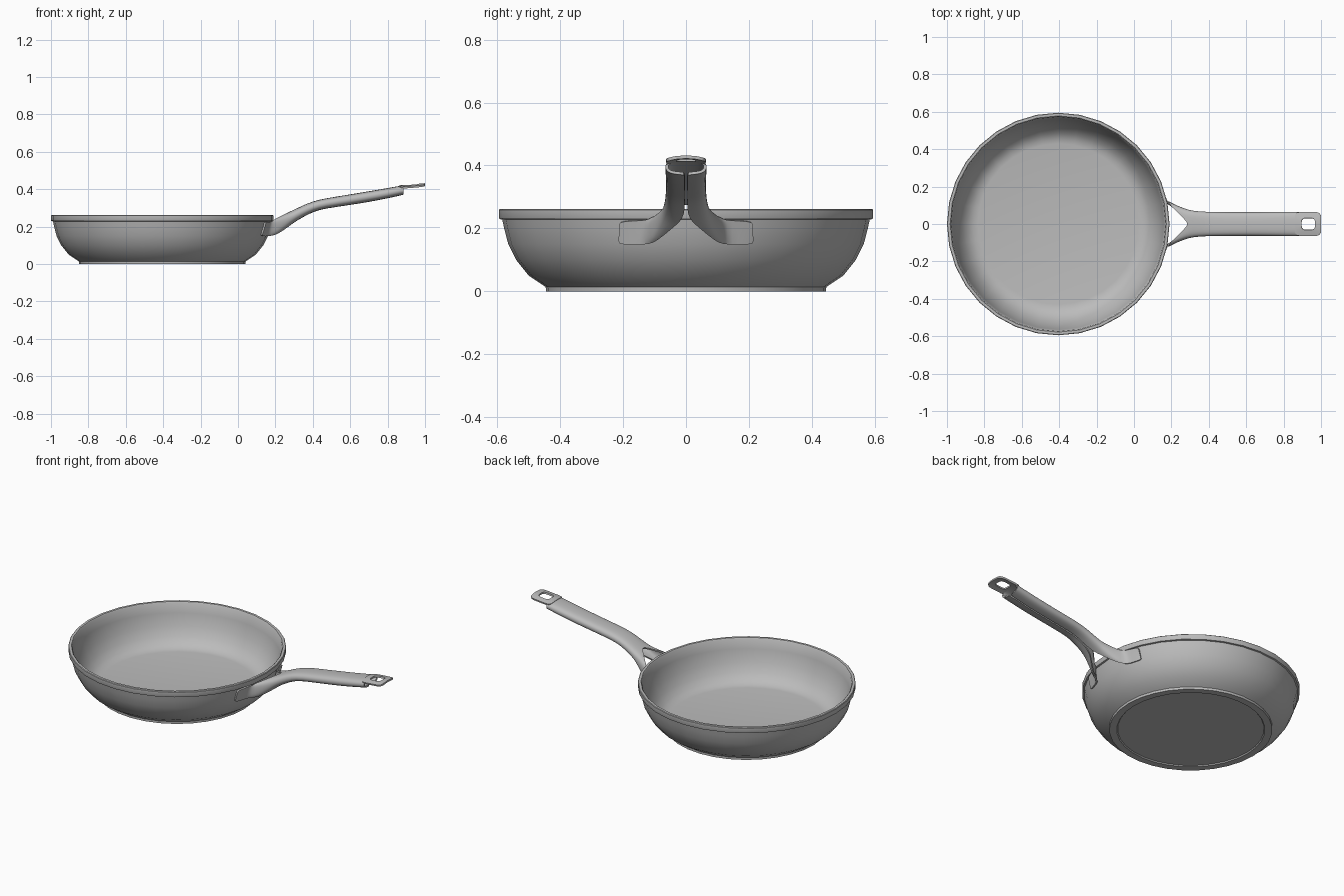
import bpy, bmesh, math

cube = bpy.data.objects.get("Cube")
if cube:
    bpy.data.objects.remove(cube, do_unlink=True)

metal = bpy.data.materials.new("grey metal")
metal.use_nodes = True
GREY = (0.5, 0.5, 0.5, 1)
metal.diffuse_color = GREY
metal.node_tree.nodes["Principled BSDF"].inputs["Base Color"].default_value = GREY

PAN_X, SEGMENTS = -0.405, 32


def make_object(name, bm):
    bmesh.ops.recalc_face_normals(bm, faces=bm.faces[:])
    mesh = bpy.data.meshes.new(name)
    bm.to_mesh(mesh)
    bm.free()
    mesh.materials.append(metal)
    ob = bpy.data.objects.new(name, mesh)
    bpy.context.collection.objects.link(ob)
    return ob


def finish(ob, angle=35):
    bpy.ops.object.select_all(action='DESELECT')
    ob.select_set(True)
    bpy.context.view_layer.objects.active = ob
    bpy.ops.object.convert(target='MESH')
    bpy.ops.object.shade_smooth_by_angle(angle=math.radians(angle))


def add_solidify(ob, thickness, offset=0):
    mod = ob.modifiers.new("thickness", 'SOLIDIFY')
    mod.thickness = thickness
    mod.offset = offset


def loft(bm, rows, closed=False):
    rows = [[bm.verts.new(p) for p in row] for row in rows]
    for a, b in zip(rows, rows[1:]):
        for i in range(len(a) if closed else len(a) - 1):
            j = (i + 1) % len(a)
            bm.faces.new((a[i], a[j], b[j], b[i]))


# Pan body: recessed base, curved wall, thick rim and inner floor
profile = [(0, 0.006), (0.4, 0.006), (0.405, 0), (0.445, 0), (0.446, 0.014),
           (0.455, 0.02), (0.5, 0.05), (0.54, 0.1), (0.565, 0.15),
           (0.578, 0.2), (0.584, 0.228), (0.593, 0.23), (0.595, 0.234),
           (0.595, 0.259), (0.592, 0.262), (0.578, 0.262), (0.573, 0.256),
           (0.564, 0.2), (0.543, 0.13), (0.515, 0.08), (0.485, 0.047),
           (0.455, 0.032), (0.43, 0.028), (0, 0.028)]
bm = bmesh.new()
points = [bm.verts.new((PAN_X + r, 0, z)) for r, z in profile]
edges = [bm.edges.new(pair) for pair in zip(points, points[1:])]
bmesh.ops.spin(bm, geom=points + edges, cent=(PAN_X, 0, 0), axis=(0, 0, 1),
               angle=math.tau, steps=SEGMENTS, use_merge=True)
bmesh.ops.remove_doubles(bm, verts=bm.verts[:], dist=0.0005)
finish(make_object("pan_body", bm), 40)


# Handle: folded sheet with a seam below, splitting into two arms with wall plates
def plate_row(y, top, bottom, count=8):
    row = []
    for i in range(count + 1):
        t = i / count
        r = 0.588 - 0.016 * t
        row.append((PAN_X + math.sqrt(r * r - y * y), y, top + (bottom - top) * t))
    return row


def fold_row(x, y_top, z_top, y_out, y_low, z_low, count=8):
    # rounded half section from the top edge, round the side, to the lower edge
    z_mid, row = (z_top + z_low) / 2, []
    for i in range(count + 1):
        a = math.pi * i / count
        s, c = abs(math.sin(a)) ** 0.75, math.cos(a)
        start = y_top if c > 0 else y_low
        h = math.copysign(abs(c) ** 0.75, c) if abs(c) > 1e-6 else 0
        row.append((x, start + (y_out - start) * s, z_mid + h * (z_top - z_low) / 2))
    return row


stations = [  # x, top y, top z, side y, lower y, lower z
    (0.192, 0.102, 0.232, 0.113, 0.104, 0.155),
    (0.23, 0.066, 0.252, 0.094, 0.075, 0.177),
    (0.27, 0.026, 0.272, 0.079, 0.042, 0.205),
    (0.295, 0, 0.283, 0.071, 0.018, 0.225),
    (0.34, 0, 0.306, 0.064, 0.004, 0.252),
    (0.4, 0, 0.331, 0.061, 0.004, 0.284),
    (0.46, 0, 0.346, 0.06, 0.004, 0.301),
    (0.6, 0, 0.368, 0.059, 0.004, 0.32),
    (0.75, 0, 0.393, 0.061, 0.004, 0.345),
    (0.85, 0, 0.411, 0.062, 0.004, 0.367),
    (0.885, 0, 0.417, 0.062, 0.004, 0.375)]
rows = [plate_row(0.212, 0.215, 0.156), plate_row(0.206, 0.222, 0.15),
        plate_row(0.165, 0.225, 0.149), plate_row(0.125, 0.226, 0.15)]
rows += [fold_row(*s) for s in stations]
bm = bmesh.new()
loft(bm, rows)
handle = make_object("handle", bm)
mirror = handle.modifiers.new("mirror", 'MIRROR')
mirror.use_axis = (False, True, False)
subsurf = handle.modifiers.new("smooth", 'SUBSURF')
subsurf.levels = subsurf.render_levels = 1
add_solidify(handle, 0.009)
finish(handle)


# Hanging tab: arched rounded plate with an oblong hole
def loop(cx, half_x, half_y, power, count=48):
    out = []
    for i in range(count):
        a = math.tau * i / count
        c, s = math.cos(a), math.sin(a)
        x = cx + half_x * math.copysign(abs(c) ** power, c)
        y = half_y * math.copysign(abs(s) ** power, s)
        z = 0.417 + (x - 0.88) * 0.085 - 0.009 * (y / 0.062) ** 2
        out.append((x, y, z))
    return out


bm = bmesh.new()
loft(bm, [loop(0.93, 0.07, 0.063, 0.35), loop(0.931, 0.052, 0.046, 0.42),
          loop(0.932, 0.036, 0.031, 0.5)], closed=True)
tab = make_object("hanging_tab", bm)
add_solidify(tab, 0.01)
finish(tab)
